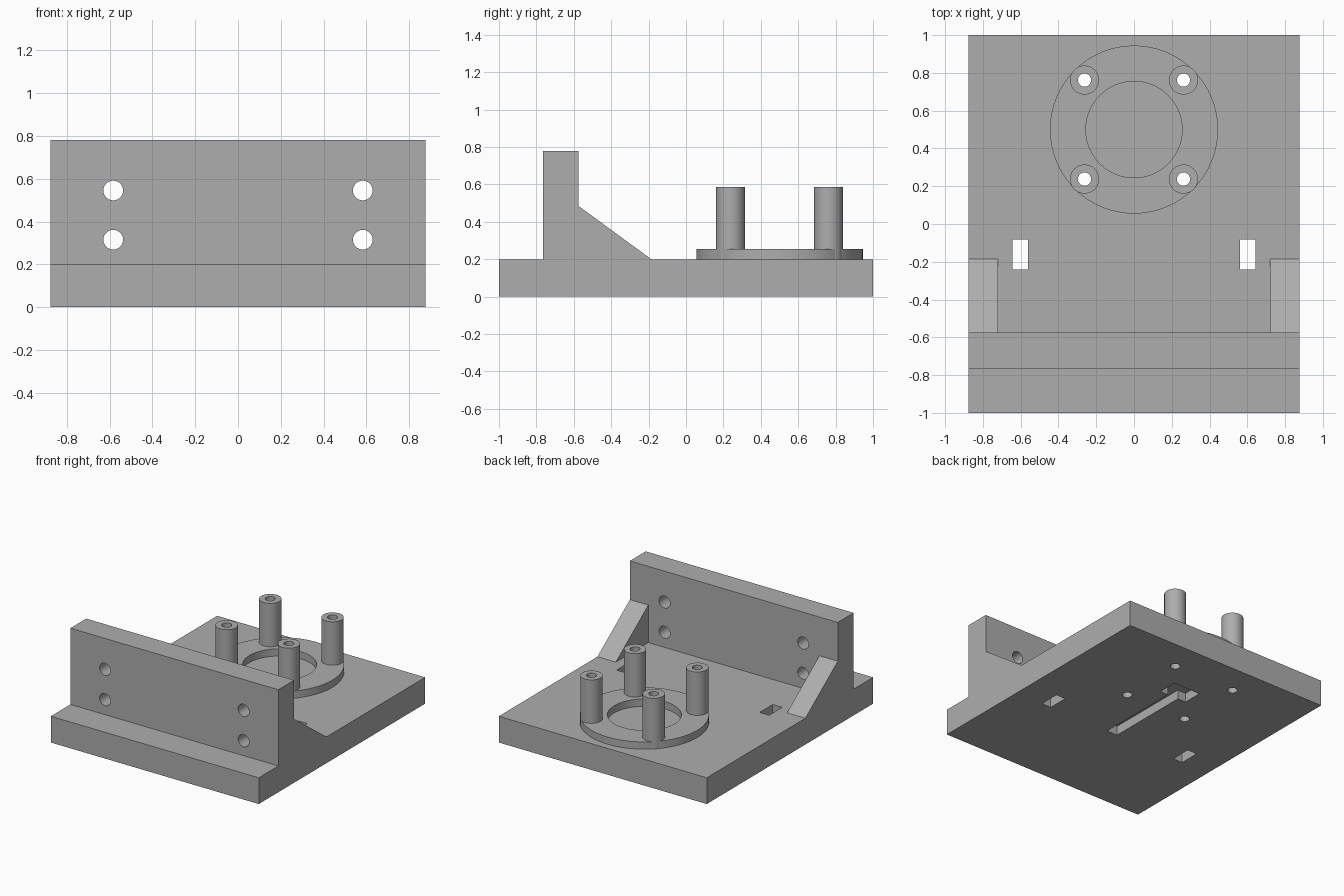
import bpy
import bmesh
from math import pi, radians
from mathutils import Matrix, Vector

cube = bpy.data.objects.get("Cube")
if cube:
    bpy.data.objects.remove(cube, do_unlink=True)

# Single grey plastic
grey = bpy.data.materials.new("grey_plastic")
grey.use_nodes = True
COLOUR = (0.42, 0.42, 0.42, 1)
grey.diffuse_color = COLOUR
grey.node_tree.nodes["Principled BSDF"].inputs["Base Color"].default_value = COLOUR


def finish(name, bm):
    bmesh.ops.recalc_face_normals(bm, faces=bm.faces)
    mesh = bpy.data.meshes.new(name)
    bm.to_mesh(mesh)
    bm.free()
    obj = bpy.data.objects.new(name, mesh)
    bpy.context.collection.objects.link(obj)
    mesh.materials.append(grey)
    return obj


def box(name, x, y, z):
    """Box from its (min, max) range on each axis."""
    bm = bmesh.new()
    size = [b - a for a, b in (x, y, z)]
    mid = [(a + b) / 2 for a, b in (x, y, z)]
    bmesh.ops.create_cube(bm, size=1, matrix=Matrix.Translation(mid) @ Matrix.Diagonal(size).to_4x4())
    return finish(name, bm)


def cylinder(name, centre, radius, depth, axis="Z"):
    bm = bmesh.new()
    turn = Matrix.Rotation(pi / 2, 4, "X") if axis == "Y" else Matrix()
    bmesh.ops.create_cone(bm, cap_ends=True, segments=64, radius1=radius, radius2=radius,
                          depth=depth, matrix=Matrix.Translation(centre) @ turn)
    return finish(name, bm)


def prism(name, profile, x0, x1):
    """Side profile of (y, z) points extruded along x."""
    bm = bmesh.new()
    face = bm.faces.new([bm.verts.new((x0, y, z)) for y, z in profile])
    out = bmesh.ops.extrude_face_region(bm, geom=[face])
    verts = [v for v in out["geom"] if isinstance(v, bmesh.types.BMVert)]
    bmesh.ops.translate(bm, verts=verts, vec=Vector((x1 - x0, 0, 0)))
    return finish(name, bm)


def cut(obj, cutters):
    """Subtract each cutter from obj, then discard the cutters."""
    bpy.context.view_layer.objects.active = obj
    for cutter in cutters:
        cutter.hide_render = True
        mod = obj.modifiers.new("cut", "BOOLEAN")
        mod.operation, mod.solver, mod.object = "DIFFERENCE", "EXACT", cutter
        bpy.ops.object.modifier_apply(modifier=mod.name)
        bpy.data.objects.remove(cutter, do_unlink=True)


HALF_W, TOP, RING_Y = 0.875, 0.2, 0.5
SIDES = (-1, 1)
POSTS = [(0.262 * sx, RING_Y + 0.262 * sy) for sx in SIDES for sy in SIDES]


def post_drills():
    return [cylinder("drill", (x, y, 0.3), 0.035, 1) for x, y in POSTS]


# Base plate with post holes, two slots and a keyed groove underneath
base = box("base_plate", (-HALF_W, HALF_W), (-1, 1), (0, TOP))
cut(base, post_drills())
cut(base, [box("slot", (s * 0.602 - 0.04, s * 0.602 + 0.04), (-0.24, -0.083), (-1, 1)) for s in SIDES])
cut(base, [box("groove", (-0.045, 0.045), (-0.24, 0.5), (-1, 0.07)),
           box("groove_head", (-0.115, 0.115), (0.425, 0.575), (-1, 0.07))])

# Upright wall with four mounting holes
wall = box("upright_wall", (-HALF_W, HALF_W), (-0.765, -0.575), (TOP, 0.78))
cut(wall, [cylinder("drill", (s * 0.583, -0.67, z), 0.046, 1, "Y") for s in SIDES for z in (0.315, 0.545)])

# Sloped braces behind the wall
for side, label in zip(SIDES, ("right", "left")):
    prism(label + "_brace", [(-0.575, TOP), (-0.185, TOP), (-0.575, 0.485)],
          side * 0.72, side * HALF_W)

# Raised ring
ring = cylinder("raised_ring", (0, RING_Y, 0.2275), 0.445, 0.055)
cut(ring, [cylinder("bore", (0, RING_Y, 0.2275), 0.255, 1)] + post_drills())

# Four hollow posts
posts = [cylinder("post_%d" % (i + 1), (x, y, 0.3925), 0.077, 0.385) for i, (x, y) in enumerate(POSTS)]
for post, drill in zip(posts, post_drills()):
    cut(post, [drill])

# Smooth the round surfaces, keep edges sharp
bpy.ops.object.select_all(action="DESELECT")
for obj in [base, wall, ring] + posts:
    obj.select_set(True)
bpy.context.view_layer.objects.active = base
bpy.ops.object.shade_smooth_by_angle(angle=radians(30))
